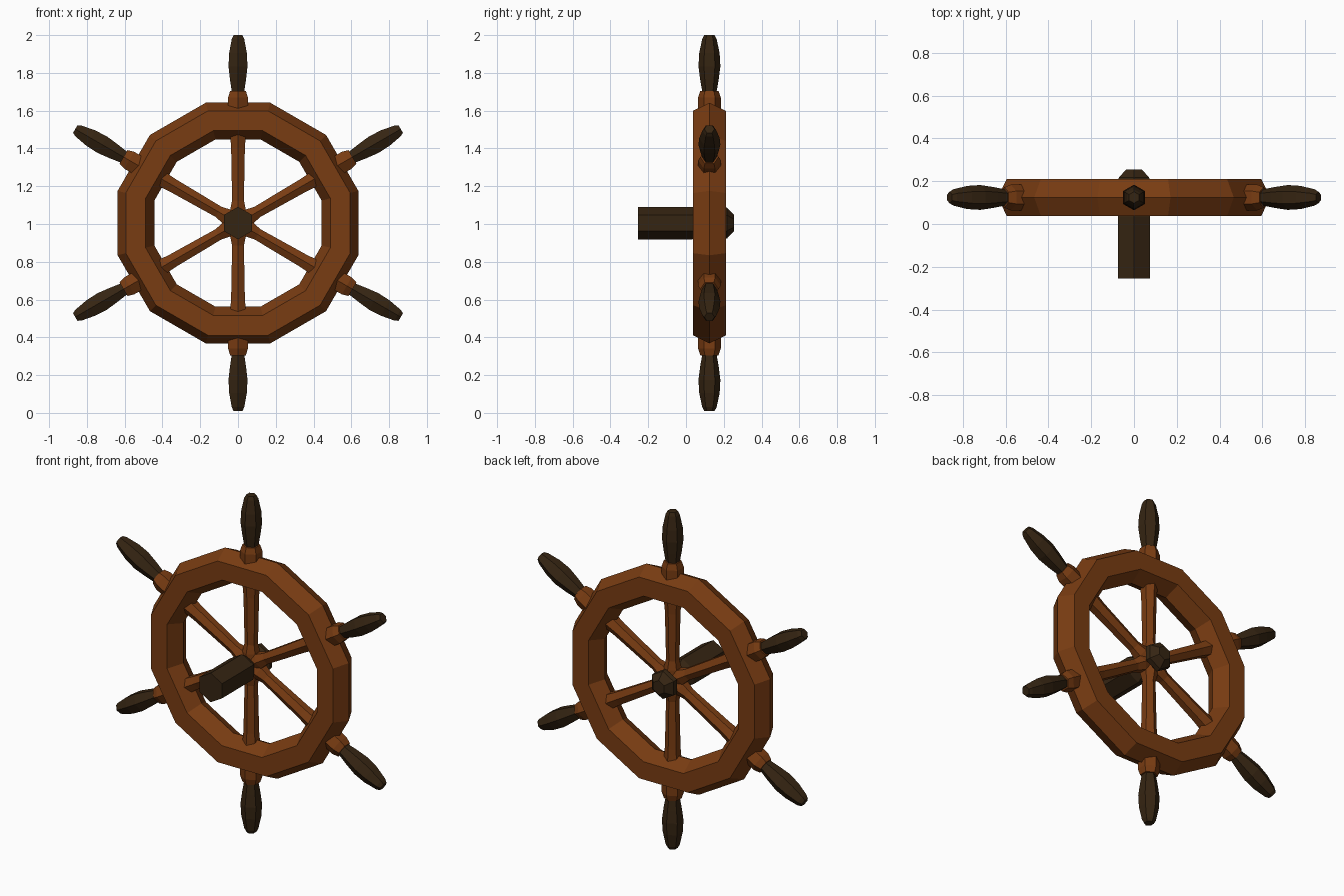
import bpy, bmesh, math
from mathutils import Vector

if "Cube" in bpy.data.objects:
    bpy.data.objects.remove(bpy.data.objects["Cube"])

CENTER = Vector((0, 0.124, 1.005))   # middle of the wheel


def material(name, rgb):
    m = bpy.data.materials.new(name)
    m.diffuse_color = (*rgb, 1)
    m.use_nodes = True
    m.node_tree.nodes["Principled BSDF"].inputs["Base Color"].default_value = m.diffuse_color
    return m


BROWN = material("warm_brown_wood", (0.19, 0.045, 0.006))
DARK = material("dark_wood", (0.036, 0.018, 0.006))


def finish(name, bm, mat):
    bmesh.ops.recalc_face_normals(bm, faces=bm.faces)
    mesh = bpy.data.meshes.new(name)
    bm.to_mesh(mesh)
    bm.free()
    mesh.materials.append(mat)
    obj = bpy.data.objects.new(name, mesh)
    bpy.context.collection.objects.link(obj)
    return obj


def turned(name, origin, axis, corner, profile, mat, sides=6):
    """Turned part: (distance, radius) profile along axis, one corner facing 'corner'."""
    bm = bmesh.new()
    side = axis.cross(corner)
    rings = []
    for d, r in profile:
        ring = []
        for i in range(sides):
            a = 2 * math.pi * i / sides
            ring.append(bm.verts.new(origin + axis * d + (corner * math.cos(a) + side * math.sin(a)) * r))
        rings.append(ring)
    for a, b in zip(rings, rings[1:]):
        for i in range(sides):
            j = (i + 1) % sides
            bm.faces.new((a[i], a[j], b[j], b[i]))
    bm.faces.new(rings[0])
    bm.faces.new(rings[-1])
    return finish(name, bm, mat)


def rim():
    # hexagonal section (apothem, depth) swept round twelve sides
    section = [(0.637, 0), (0.594, -0.087), (0.489, -0.087),
               (0.443, 0), (0.489, 0.087), (0.594, 0.087)]
    bm = bmesh.new()
    rings = []
    for i in range(12):
        a = math.radians(15 + 30 * i)
        k = 1 / math.cos(math.radians(15))
        rings.append([bm.verts.new(CENTER + Vector((r * k * math.cos(a), y, r * k * math.sin(a))))
                      for r, y in section])
    for i in range(12):
        p, q = rings[i], rings[(i + 1) % 12]
        for j in range(6):
            n = (j + 1) % 6
            bm.faces.new((p[j], p[n], q[n], q[j]))
    finish("rim", bm, BROWN)


rim()

# spokes with collars, and grips outside the rim
Y = Vector((0, 1, 0))
spoke = [(0, 0.05), (0.07, 0.048), (0.12, 0.036), (0.40, 0.042), (0.47, 0.048),
         (0.50, 0.06), (0.665, 0.06), (0.70, 0.048)]
grip = [(0.69, 0.037), (0.76, 0.049), (0.83, 0.058), (0.90, 0.054), (0.975, 0.038), (0.995, 0.027)]
for i in range(6):
    a = math.radians(30 + 60 * i)
    out = Vector((math.cos(a), 0, math.sin(a)))
    turned(f"spoke_{i + 1}", CENTER, out, Y, spoke, BROWN)
    turned(f"handle_{i + 1}", CENTER, out, Y, grip, DARK)

# axle shaft in front, narrowing through the hub, with a knob behind
axle = [(-0.255, 0.086), (0.035, 0.086), (0.09, 0.05), (0.16, 0.05),
        (0.19, 0.086), (0.217, 0.082), (0.255, 0.042)]
turned("axle", Vector((0, 0, CENTER.z)), Y, Vector((0, 0, 1)), axle, DARK)
